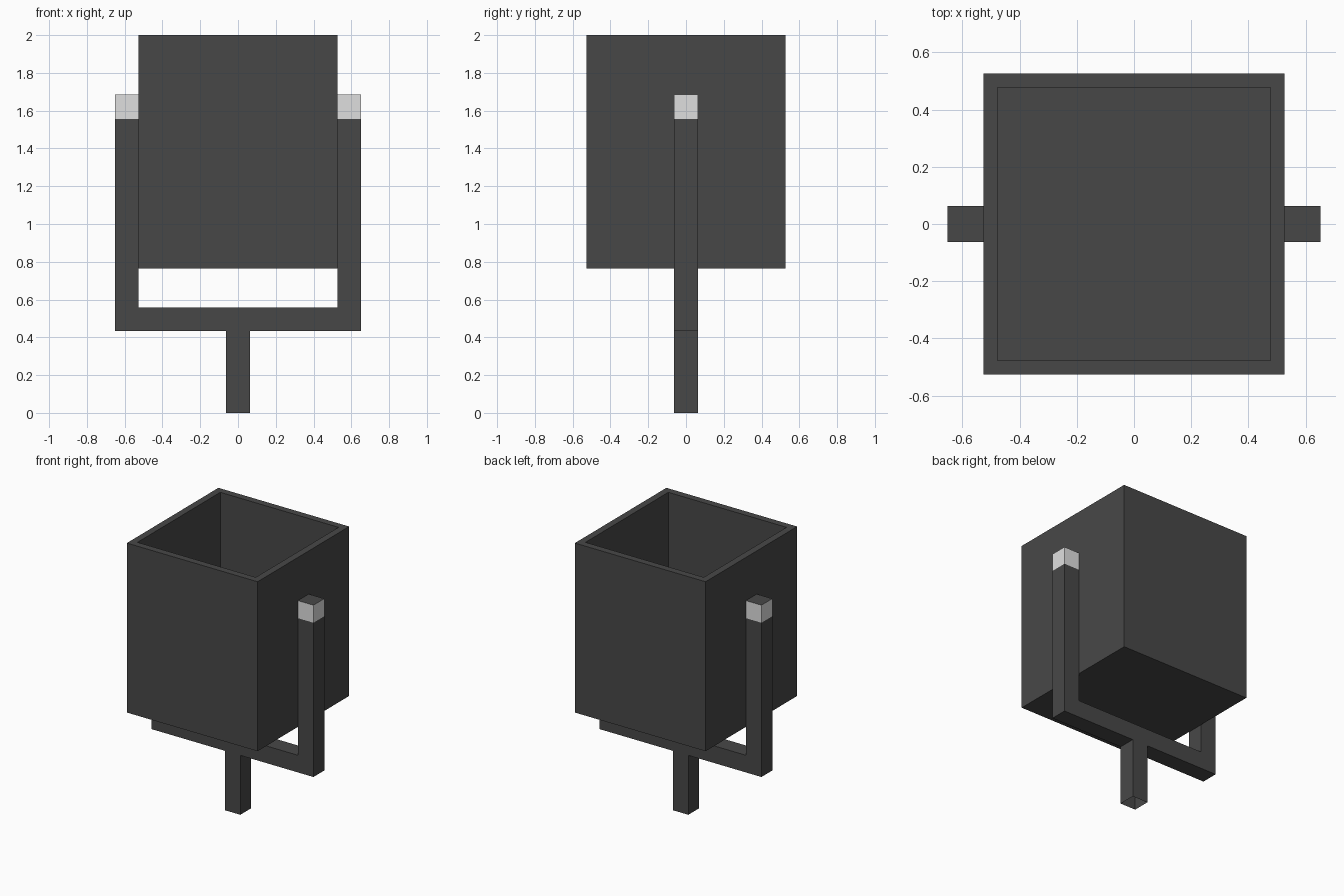
import bpy, bmesh
from mathutils import Vector

if "Cube" in bpy.data.objects:
    bpy.data.objects.remove(bpy.data.objects["Cube"])


def material(name, rgb):
    m = bpy.data.materials.new(name)
    m.diffuse_color = (*rgb, 1.0)
    m.use_nodes = True
    m.node_tree.nodes["Principled BSDF"].inputs["Base Color"].default_value = m.diffuse_color
    return m


DARK = material("dark_grey", (0.064, 0.064, 0.064))
LIGHT = material("light_grey", (0.74, 0.74, 0.74))

BIN = 0.527      # half width of the bin
ARM = 0.652      # outer half width of the fork
BAR = 0.0625     # half thickness of bars
Z_FORK, Z_BIN, Z_BAND, Z_ARM, Z_TOP = 0.433, 0.765, 1.557, 1.685, 2.0


def finish(name, bm, *mats):
    me = bpy.data.meshes.new(name)
    bm.to_mesh(me)
    bm.free()
    for m in mats:
        me.materials.append(m)
    ob = bpy.data.objects.new(name, me)
    bpy.context.collection.objects.link(ob)
    return ob


def box(half, z0, z1):
    bm = bmesh.new()
    bmesh.ops.create_cube(bm, size=1)
    bmesh.ops.scale(bm, vec=(2 * half, 2 * half, z1 - z0), verts=bm.verts)
    bmesh.ops.translate(bm, vec=(0, 0, (z0 + z1) / 2), verts=bm.verts)
    bm.normal_update()
    return bm


# Open-topped bin: inset the top face and push it down to make the hollow
bm = box(BIN, Z_BIN, Z_TOP)
top = [f for f in bm.faces if f.normal.z > 0.5]
bmesh.ops.inset_region(bm, faces=top, thickness=0.071)
inner = bmesh.ops.extrude_face_region(bm, geom=top)
verts = [v for v in inner["geom"] if isinstance(v, bmesh.types.BMVert)]
bmesh.ops.translate(bm, vec=(0, 0, Z_BIN + 0.071 - Z_TOP), verts=verts)
bmesh.ops.delete(bm, geom=top, context='FACES')
bmesh.ops.recalc_face_normals(bm, faces=bm.faces)
finish("bin", bm, DARK)

# U-shaped fork: half profile mirrored, then extruded along y
half = [(BIN, Z_FORK + 2 * BAR), (BIN, Z_ARM), (ARM, Z_ARM), (ARM, Z_FORK)]
profile = half + [(-x, z) for x, z in reversed(half)]
bm = bmesh.new()
face = bm.faces.new([bm.verts.new((x, -BAR, z)) for x, z in profile])
ext = bmesh.ops.extrude_face_region(bm, geom=[face], use_keep_orig=True)
bmesh.ops.translate(bm, vec=(0, 2 * BAR, 0),
                    verts=[v for v in ext["geom"] if isinstance(v, bmesh.types.BMVert)])
bmesh.ops.recalc_face_normals(bm, faces=bm.faces)
# Light band around the sides of the arm ends; the end caps stay dark
bmesh.ops.bisect_plane(bm, geom=bm.verts[:] + bm.edges[:] + bm.faces[:],
                       plane_co=Vector((0, 0, Z_BAND)), plane_no=Vector((0, 0, 1)))
bm.normal_update()
for f in bm.faces:
    if f.calc_center_median().z > Z_BAND and abs(f.normal.z) < 0.5:
        f.material_index = 1
finish("fork", bm, DARK, LIGHT)

# Hollow square post under the fork, open at both ends
bm = box(BAR, 0, Z_FORK)
bmesh.ops.delete(bm, geom=[f for f in bm.faces if abs(f.normal.z) > 0.5], context='FACES')
finish("post", bm, DARK)
